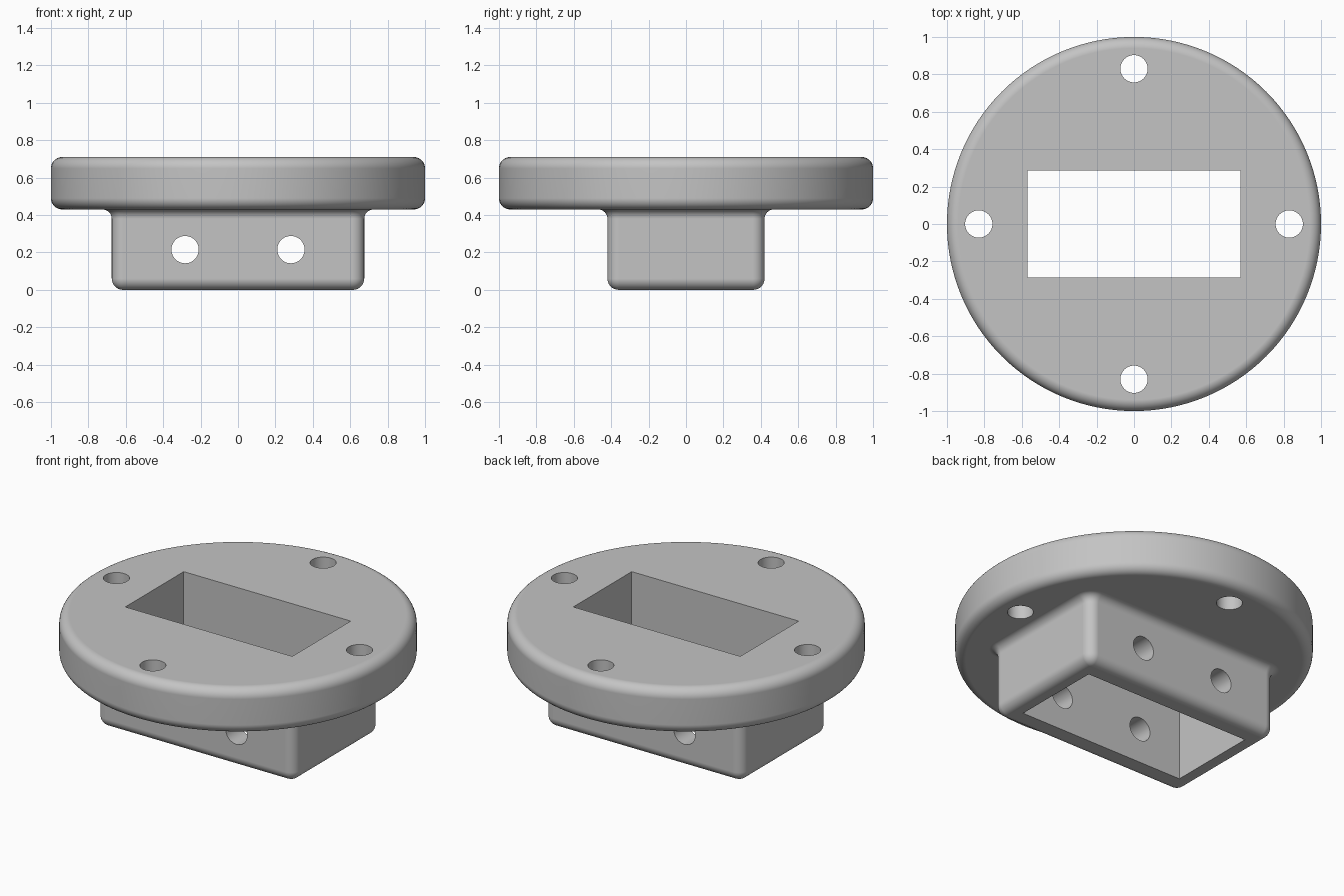
import bpy, bmesh, math
from math import cos, sin, pi
from mathutils import Matrix

cube = bpy.data.objects.get("Cube")
if cube:
    bpy.data.objects.remove(cube, do_unlink=True)

# Material
GREY = (0.55, 0.55, 0.55, 1)
grey = bpy.data.materials.new("plain grey")
grey.use_nodes = True
grey.diffuse_color = GREY
grey.node_tree.nodes["Principled BSDF"].inputs["Base Color"].default_value = GREY

ROUND, FILLET = 0.06, 0.05
FLANGE_BOTTOM, FLANGE_TOP = 0.43, 0.71
HOLE = 0.073


def finish(name, bm):
    bmesh.ops.recalc_face_normals(bm, faces=bm.faces[:])
    mesh = bpy.data.meshes.new(name)
    bm.to_mesh(mesh)
    bm.free()
    mesh.materials.append(grey)
    obj = bpy.data.objects.new(name, mesh)
    bpy.context.collection.objects.link(obj)
    return obj


def loft(name, rings):
    """Skin closed rings of equal length and cap both ends."""
    bm = bmesh.new()
    loops = [[bm.verts.new(p) for p in ring] for ring in rings]
    n = len(loops[0])
    for a, b in zip(loops, loops[1:]):
        for i in range(n):
            j = (i + 1) % n
            bm.faces.new((a[i], a[j], b[j], b[i]))
    bm.faces.new(loops[0][::-1])
    bm.faces.new(loops[-1])
    return finish(name, bm)


def arc(r, steps=8):
    return [(r * cos(t), r * sin(t)) for t in (i * pi / 2 / steps for i in range(steps + 1))]


def circle(r, z, n=128):
    return [(r * cos(2 * pi * i / n), r * sin(2 * pi * i / n), z) for i in range(n)]


def rounded_rect(hx, hy, r, z, steps=8):
    ring = []
    for k, (sx, sy) in enumerate(((1, 1), (-1, 1), (-1, -1), (1, -1))):
        for i in range(steps + 1):
            t = (k + i / steps) * pi / 2
            ring.append((sx * (hx - r) + r * cos(t), sy * (hy - r) + r * sin(t), z))
    return ring


def cylinder(bm, matrix, depth):
    bmesh.ops.create_cone(bm, cap_ends=True, segments=48, radius1=HOLE,
                          radius2=HOLE, depth=depth, matrix=matrix)


# Round flange with softened rims
lower = [(1 - ROUND + s, FLANGE_BOTTOM + ROUND - c) for c, s in arc(ROUND)]
upper = [(1 - ROUND + c, FLANGE_TOP - ROUND + s) for c, s in arc(ROUND)]
flange = loft("flange", [circle(r, z) for r, z in lower + upper])

# Rectangular socket: rounded foot, straight wall, fillet into the flange
profile = [(s - ROUND, ROUND - c) for c, s in arc(ROUND)]
profile += [(FILLET - c, FLANGE_BOTTOM - FILLET + s) for c, s in arc(FILLET)]
profile.append((FILLET, FLANGE_BOTTOM + 0.1))
socket = loft("socket", [rounded_rect(0.675 + d, 0.42 + d, ROUND + 0.003 + d, z)
                         for d, z in profile])

# Cutters: central opening, flange screw holes, socket cross holes
bm = bmesh.new()
bmesh.ops.create_cube(bm, size=2, matrix=Matrix.Diagonal((0.57, 0.285, 2, 1)))
opening = finish("opening_cutter", bm)

bm = bmesh.new()
for k in range(4):
    cylinder(bm, Matrix.Rotation(k * pi / 2, 4, "Z") @ Matrix.Translation((0.83, 0, 0.5)), 1)
screw_holes = finish("screw_hole_cutter", bm)

bm = bmesh.new()
for side in (-1, 1):
    cylinder(bm, Matrix.Translation((side * 0.283, 0, 0.215)) @ Matrix.Rotation(pi / 2, 4, "X"), 2)
cross_holes = finish("cross_hole_cutter", bm)

# Combine into one solid
bpy.ops.object.select_all(action="DESELECT")
bpy.context.view_layer.objects.active = flange
flange.select_set(True)
for other, op in ((socket, "UNION"), (opening, "DIFFERENCE"),
                  (screw_holes, "DIFFERENCE"), (cross_holes, "DIFFERENCE")):
    mod = flange.modifiers.new(other.name, "BOOLEAN")
    mod.object, mod.operation, mod.solver = other, op, "EXACT"
    bpy.ops.object.modifier_apply(modifier=mod.name)
    bpy.data.objects.remove(other, do_unlink=True)
flange.name = "flanged_socket"

# Smooth rounds, flat faces and crisp hole edges
bpy.ops.object.shade_smooth_by_angle(angle=math.radians(35))
weighted = flange.modifiers.new("face_weighted_normals", "WEIGHTED_NORMAL")
weighted.keep_sharp = True
